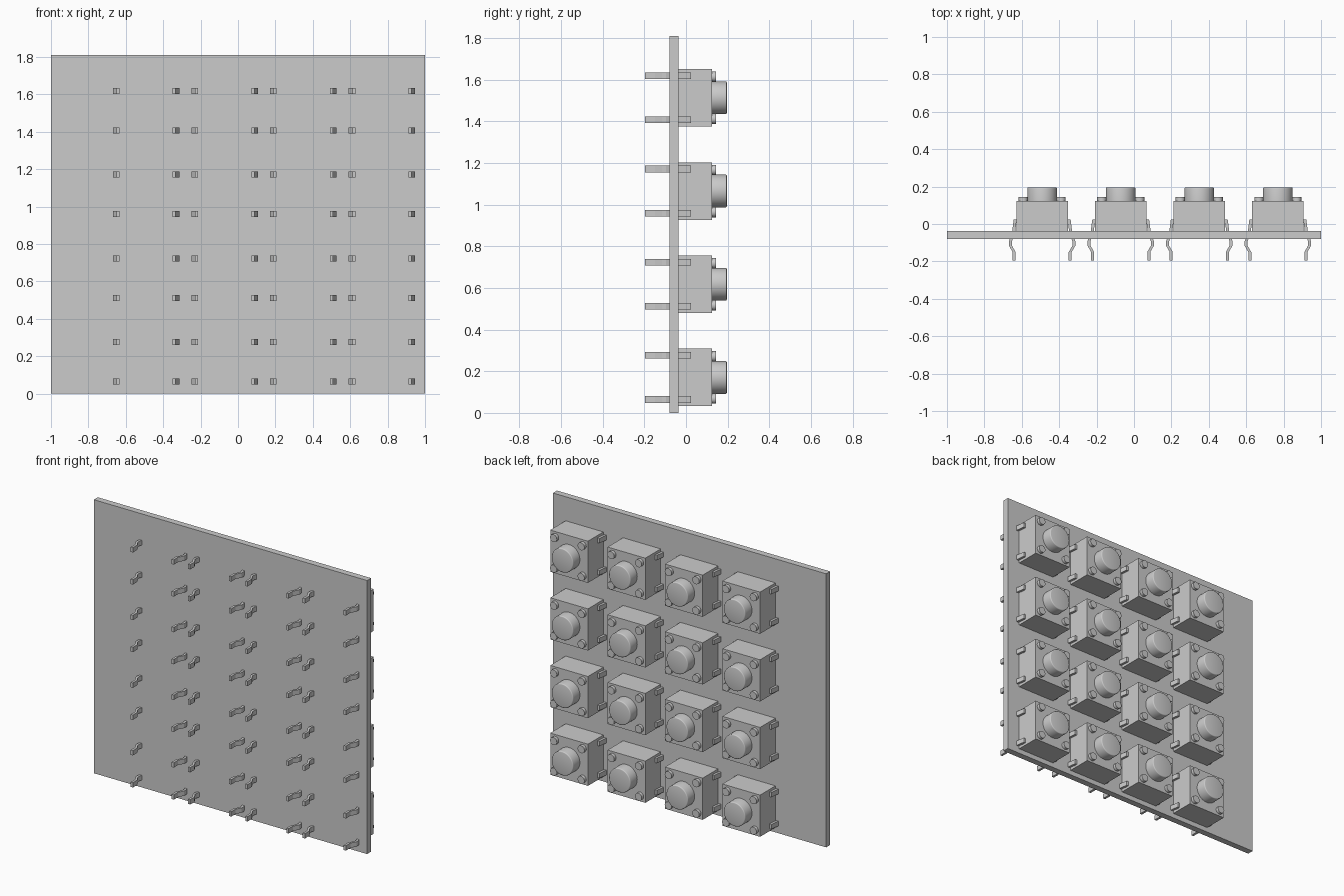
import bpy, bmesh, math
from mathutils import Matrix, Vector

cube = bpy.data.objects.get("Cube")
if cube:
    bpy.data.objects.remove(cube, do_unlink=True)

grey = bpy.data.materials.new("plain_grey")
grey.use_nodes = True
grey.diffuse_color = (0.6, 0.6, 0.6, 1)
grey.node_tree.nodes["Principled BSDF"].inputs["Base Color"].default_value = (0.6, 0.6, 0.6, 1)

BOARD_FRONT, BOARD_BACK = -0.079, -0.037
BODY_TOP = 0.124


def finish(bm, name, smooth=False):
    bmesh.ops.recalc_face_normals(bm, faces=bm.faces[:])
    mesh = bpy.data.meshes.new(name)
    bm.to_mesh(mesh)
    bm.free()
    mesh.materials.append(grey)
    if smooth:
        mesh.shade_smooth()
        mesh.set_sharp_from_angle(angle=math.radians(35))
    return mesh


def box(name, width, y0, y1, height):
    bm = bmesh.new()
    bmesh.ops.create_cube(bm, size=1)
    bmesh.ops.scale(bm, verts=bm.verts, vec=(width, y1 - y0, height))
    bmesh.ops.translate(bm, verts=bm.verts, vec=(0, (y0 + y1) / 2, 0))
    return finish(bm, name)


def disc(name, radius, y0, y1, segments, fillet=0):
    """Cylinder along y, with an optional rounded outer rim."""
    bm = bmesh.new()
    turn = Matrix.Translation((0, (y0 + y1) / 2, 0)) @ Matrix.Rotation(math.pi / 2, 4, 'X')
    bmesh.ops.create_cone(bm, cap_ends=True, segments=segments, radius1=radius,
                          radius2=radius, depth=y1 - y0, matrix=turn)
    if fillet:
        rim = [e for e in bm.edges if all(v.co.y > y1 - 1e-4 for v in e.verts)]
        bmesh.ops.bevel(bm, geom=rim, offset=fillet, segments=3, profile=0.5, affect='EDGES')
    return finish(bm, name, smooth=True)


def bent_strip(name, path, thickness, width):
    """Flat metal strip following a path in the x-y plane, extruded along z."""
    bm = bmesh.new()
    half = Vector((thickness / 2, 0, 0))
    centre = [Vector((x, y, -width / 2)) for x, y in path]
    left = [bm.verts.new(p - half) for p in centre]
    right = [bm.verts.new(p + half) for p in centre]
    faces = [bm.faces.new((left[i], left[i + 1], right[i + 1], right[i]))
             for i in range(len(path) - 1)]
    extruded = bmesh.ops.extrude_face_region(bm, geom=faces, use_keep_orig=True)
    moved = [g for g in extruded["geom"] if isinstance(g, bmesh.types.BMVert)]
    bmesh.ops.translate(bm, verts=moved, vec=(0, 0, width))
    return finish(bm, name)


def place(name, mesh, x, z):
    obj = bpy.data.objects.new(name, mesh)
    obj.location = (x, 0, z)
    bpy.context.collection.objects.link(obj)


# Circuit board
place("board", box("board", 2, BOARD_FRONT, BOARD_BACK, 1.81), 0, 0.905)

# Shared switch parts
body = box("switch_body", 0.276, BOARD_BACK, BODY_TOP, 0.276)
button = disc("push_button", 0.079, BODY_TOP - 0.01, 0.196, 48, fillet=0.006)
peg = disc("corner_peg", 0.025, BODY_TOP - 0.01, 0.144, 24)
leg_path = [(0.144, 0.024), (0.152, -0.037), (0.17, -0.095),
            (0.17, -0.115), (0.15, -0.15), (0.15, -0.196)]
legs = {side: bent_strip("leg", [(side * x, y) for x, y in leg_path], 0.016, 0.032)
        for side in (-1, 1)}

# Four by four grid of switches
for row in range(4):
    for col in range(4):
        x, z = -0.491 + 0.42 * col, 0.17 + 0.4477 * row
        tag = f"_{row + 1}_{col + 1}"
        place("switch_body" + tag, body, x, z)
        place("push_button" + tag, button, x, z)
        for sx in (-1, 1):
            for sz in (-1, 1):
                place("corner_peg" + tag, peg, x + sx * 0.101, z + sz * 0.101)
                place("leg" + tag, legs[sx], x, z + sz * 0.106)
